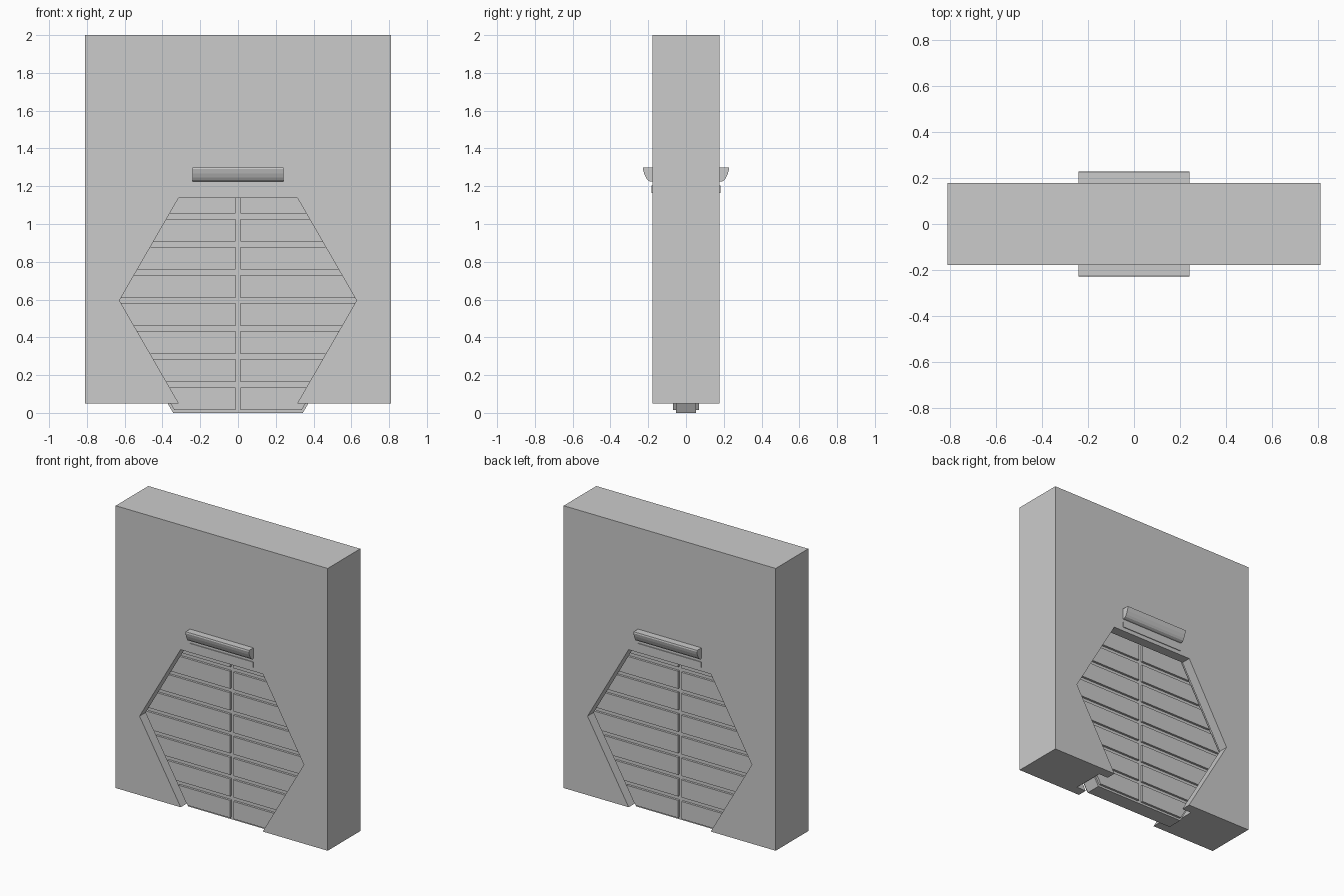
import bpy, bmesh, math

if "Cube" in bpy.data.objects:
    bpy.data.objects.remove(bpy.data.objects["Cube"])

HZ = 0.595          # height of the hexagon centre
T = 0.178           # half thickness of the wall
LIP = 0.11          # half width of the slot the door slides in
DOOR = 0.068        # half thickness of the door
ROOT3 = math.sqrt(3)


def prism(name, outlines, axis, a, b):
    """Extrude closed 2D outlines along 'y' (points are x,z) or 'x' (points are y,z)."""
    bm = bmesh.new()
    for pts in outlines:
        def ring(d):
            return [bm.verts.new((u, d, v) if axis == 'y' else (d, u, v)) for u, v in pts]
        r0, r1 = ring(a), ring(b)
        bm.faces.new(r0)
        bm.faces.new(r1[::-1])
        n = len(pts)
        for i in range(n):
            j = (i + 1) % n
            bm.faces.new((r0[j], r0[i], r1[i], r1[j]))
    bmesh.ops.recalc_face_normals(bm, faces=bm.faces)
    me = bpy.data.meshes.new(name)
    bm.to_mesh(me)
    bm.free()
    ob = bpy.data.objects.new(name, me)
    bpy.context.collection.objects.link(ob)
    return ob


def half_width(z, r):
    return r - abs(z - HZ) / ROOT3


def hexagon(r, zmin, zmax):
    """Hexagon with points at the sides, cut flat at zmin and zmax."""
    w0, w1 = half_width(zmin, r), half_width(zmax, r)
    return [(-w0, zmin), (w0, zmin), (r, HZ), (w1, zmax), (-w1, zmax), (-r, HZ)]


def cut(target, cutter):
    mod = target.modifiers.new("cut", 'BOOLEAN')
    mod.operation = 'DIFFERENCE'
    mod.solver = 'EXACT'
    mod.object = cutter
    bpy.context.view_layer.objects.active = target
    bpy.ops.object.modifier_apply(modifier=mod.name)
    bpy.data.objects.remove(cutter, do_unlink=True)


# wall with hexagonal doorway and the wider slot hidden inside it
wall = prism("wall", [[(-0.81, 0.05), (0.81, 0.05), (0.81, 2), (-0.81, 2)]], 'y', -T, T)
cut(wall, prism("doorway_cutter", [hexagon(0.628, -0.02, 1.138)], 'y', -0.4, 0.4))
cut(wall, prism("slot_cutter", [hexagon(0.70, -0.02, 1.20)], 'y', -LIP, LIP))

# door core: the recessed surface seen in the grooves
R = 0.687
prism("door_core", [hexagon(R, 0.0, 1.19)], 'y', -DOOR + 0.015, DOOR - 0.015)

# raised door panels: eight rows on each side of the central groove
panels = []
for row in range(8):
    z0 = 0.0145 + row * 0.1487
    z1 = z0 + 0.121
    w0, w1 = half_width(z0, R - 0.015), half_width(z1, R - 0.015)
    for s in (-1, 1):
        panels.append([(s * 0.013, z0), (s * w0, z0), (s * w1, z1), (s * 0.013, z1)])
prism("door_panels", panels, 'y', -DOOR, DOOR)

# lamp hood and thin plate above the doorway, on both faces
hood = [(T - 0.01, 1.30), (0.226, 1.30), (0.228, 1.29), (0.222, 1.268),
        (0.212, 1.245), (0.203, 1.232), (0.190, 1.225), (T - 0.01, 1.225)]
plate = [(T - 0.01, 1.165), (T + 0.005, 1.165), (T + 0.005, 1.203), (T - 0.01, 1.203)]
for side, s in (("front", -1), ("back", 1)):
    for part, pts in (("lamp_hood", hood), ("lamp_plate", plate)):
        prism(f"{part}_{side}", [[(s * y, z) for y, z in pts]], 'x', -0.242, 0.242)
